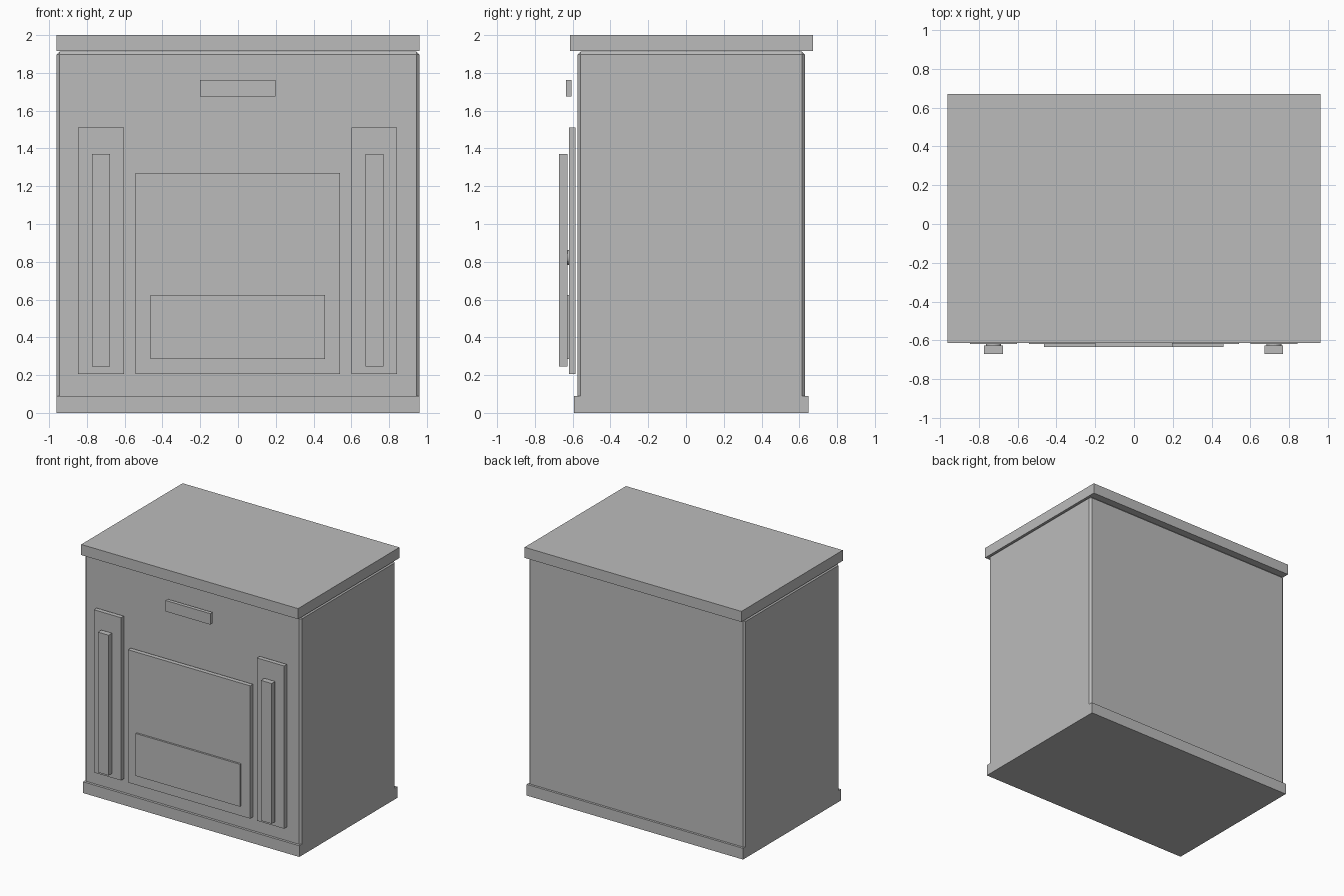
import bpy, bmesh, math
from mathutils import Matrix

if "Cube" in bpy.data.objects:
    bpy.data.objects.remove(bpy.data.objects["Cube"])

grey = bpy.data.materials.new("plain grey")
grey.diffuse_color = (0.5, 0.5, 0.5, 1)
grey.use_nodes = True
grey.node_tree.nodes["Principled BSDF"].inputs["Base Color"].default_value = grey.diffuse_color


def finish(name, bm):
    mesh = bpy.data.meshes.new(name)
    bm.to_mesh(mesh)
    bm.free()
    mesh.materials.append(grey)
    obj = bpy.data.objects.new(name, mesh)
    bpy.context.collection.objects.link(obj)
    return obj


def box(name, x, y, z, chamfer=0):
    """Box from (min, max) ranges; the chamfer skips the bottom edges."""
    bm = bmesh.new()
    bmesh.ops.create_cube(bm, size=1)
    for v in bm.verts:
        v.co = [r[0] if c < 0 else r[1] for c, r in zip(v.co, (x, y, z))]
    if chamfer:
        edges = [e for e in bm.edges if max(v.co.z for v in e.verts) > z[0] + 0.01]
        bmesh.ops.bevel(bm, geom=edges, offset=chamfer, segments=1, affect='EDGES')
    return finish(name, bm)


# Cabinet carcass
box("base", (-0.96, 0.96), (-0.594, 0.648), (0, 0.09))
box("body", (-0.96, 0.96), (-0.574, 0.63), (0.09, 1.912), 0.015)
box("top_slab", (-0.962, 0.962), (-0.613, 0.672), (1.915, 2.0))

# Front panels
box("centre_panel", (-0.543, 0.541), (-0.619, -0.584), (0.205, 1.27))
box("lower_plate", (-0.464, 0.461), (-0.634, -0.619), (0.285, 0.625))
box("upper_plate", (-0.2, 0.199), (-0.634, -0.605), (1.675, 1.763))

# Side panels, each with an upright bar on a short round stud
for side, cx in (("left", -0.725), ("right", 0.722)):
    box(side + "_panel", (cx - 0.121, cx + 0.121), (-0.619, -0.584), (0.205, 1.51))
    box(side + "_bar", (cx - 0.048, cx + 0.048), (-0.672, -0.628), (0.245, 1.37))
    bm = bmesh.new()
    bmesh.ops.create_cone(bm, cap_ends=True, segments=24, radius1=0.039, radius2=0.039,
                          depth=0.012,
                          matrix=Matrix.Translation((cx, -0.624, 0.823))
                          @ Matrix.Rotation(math.pi / 2, 4, 'X'))
    finish(side + "_stud", bm)
